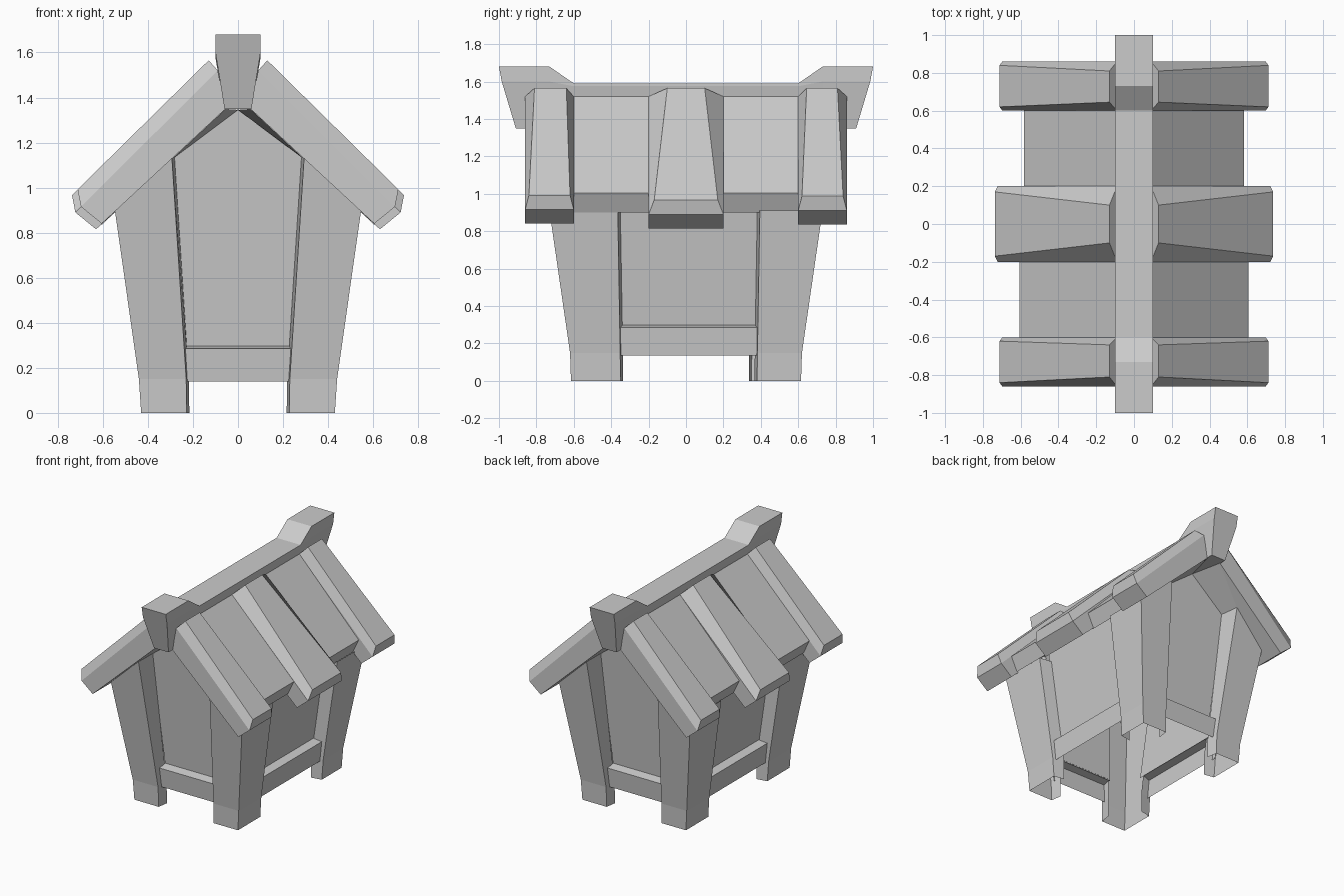
import bpy, bmesh

if "Cube" in bpy.data.objects:
    bpy.data.objects.remove(bpy.data.objects["Cube"])


def make(name, verts, faces, closed=False):
    me = bpy.data.meshes.new(name)
    me.from_pydata(verts, [], faces)
    if closed:
        bm = bmesh.new()
        bm.from_mesh(me)
        bmesh.ops.recalc_face_normals(bm, faces=bm.faces)
        bm.to_mesh(me)
        bm.free()
    ob = bpy.data.objects.new(name, me)
    bpy.context.collection.objects.link(ob)
    return ob


def shell(name, polys, sx=1, sy=1):
    """Open sheet parts; polygons given for the (+x, +y) quadrant, outward winding."""
    verts, faces = [], []
    for p in polys:
        idx = list(range(len(verts), len(verts) + len(p)))
        verts += [(x * sx, y * sy, z) for x, y, z in p]
        faces.append(idx if sx * sy > 0 else idx[::-1])
    return make(name, verts, faces)


def loft(name, rings):
    """Closed solid through equal-sized rings of points."""
    n = len(rings[0])
    verts = [v for r in rings for v in r]
    faces = [list(range(n)), list(range(len(verts) - n, len(verts)))]
    for k in range(len(rings) - 1):
        for i in range(n):
            j = (i + 1) % n
            faces.append([k * n + i, k * n + j, (k + 1) * n + j, (k + 1) * n + i])
    return make(name, verts, faces, True)


# Ridge beam with raised, undercut ends: (y top, z top, y shoulder, z shoulder, y bottom)
stations = [(1.0, 1.68, .985, 1.6, .91), (.73, 1.68, .73, 1.6, .73), (.6, 1.59, .6, 1.575, .6)]
stations += [(-a, b, -c, d, -e) for a, b, c, d, e in reversed(stations)]
loft("ridge_beam", [[(-.1, y, zt), (.1, y, zt), (.1, ys, zs), (.06, yb, 1.35),
                     (-.06, yb, 1.35), (-.1, ys, zs)] for y, zt, ys, zs, yb in stations])

# Roof battens: (name, base y range, top-face y range at ridge, at eave, eave x shift, z shift)
battens = [("front", (-.86, -.6), (-.81, -.64), (-.84, -.62), -.025, .025),
           ("middle", (-.2, .2), (-.1, .1), (-.17, .17), 0, 0),
           ("back", (.6, .86), (.645, .81), (.62, .84), -.025, .02)]
for s, side in ((-1, "left"), (1, "right")):
    for nm, base, up, low, dx, dz in battens:
        def ring(x1, z1, ya, x2, z2, yb):
            x2, z2 = x2 + dx, z2 + dz
            return [(s * x1, ya[0], z1), (s * x1, ya[1], z1),
                    (s * x2, yb[1], z2), (s * x2, yb[0], z2)]
        loft(f"{nm}_roof_batten_{side}", [
            ring(.055, 1.35, base, .63, .815, base),
            ring(.09, 1.52, base, .722, .89, base),
            ring(.13, 1.565, up, .737, .967, low)])

    # Roof panels filling the gaps between battens
    for nm, y0, y1, ex in (("front", -.61, -.19, .605), ("back", .19, .61, .583)):
        loft(f"{nm}_roof_panel_{side}", [
            [(s * .055, y, 1.345), (s * .085, y, 1.525), (s * ex, y, 1.005), (s * (ex - .05), y, .9)]
            for y in (y0, y1)])


def leg_y(z):
    return .615 + .033 * z if z < .15 else .62 + .145 * (z - .15)


def wall_y(z):
    return .51 + .087 * z


def wall_x(z):
    return .325 + .14 * z


# Corner legs: two outer faces each with returns to the walls, open underneath
for sx, a in ((-1, "left"), (1, "right")):
    for sy, b in ((-1, "front"), (1, "back")):
        yi = .38 if (sx > 0 and sy > 0) else .35
        outer = [(.43, leg_y(0), 0), (.44, leg_y(.15), .15), (.548, leg_y(.91), .91)]
        fin = [(x, leg_y(z), z) for x, z in ((.228, 0), (.23, .15), (.294, 1.14))]
        sin = [(.43, yi, 0), (.44, yi + .002, .15), (.548, yi + .015, .91)]
        fback = [(x - .012, max(wall_y(z), .535), z) for x, y, z in fin]
        sback = [(max(wall_x(z), .35), y - .014, z) for x, y, z in sin]
        polys = []
        for p, q in ((fback, fin), (fin, outer), (outer, sin), (sin, sback)):
            for k in range(2):
                polys.append([p[k], p[k + 1], q[k + 1], q[k]])
        shell(f"{b}_leg_{a}", polys, sx, sy)

for sy, b in ((-1, "front"), (1, "back")):
    # Gable wall with pointed top
    pts = [(.23, .29), (-.23, .29), (-.29, 1.13), (0, 1.35), (.29, 1.13)]
    shell(f"{b}_wall", [[(x, wall_y(z), z) for x, z in pts]], 1, sy)
    # Bottom rail with a top ledge running back to the wall
    shell(f"{b}_rail", [[(.232, .585, .14), (-.232, .585, .14), (-.235, .6, .285), (.235, .6, .285)],
                        [(.235, .6, .285), (-.235, .6, .285), (-.235, .535, .298), (.235, .535, .298)]], 1, sy)
    # Small soffits closing the roof underside above the gable
    for sx, a in ((-1, "left"), (1, "right")):
        shell(f"{b}_soffit_{a}", [[(.055, .86, 1.349), (.292, .76, 1.128),
                                   (.29, .608, 1.128), (0, .628, 1.345)]], sx, sy)

for sx, a in ((-1, "left"), (1, "right")):
    # Side wall and its rail
    shell(f"{a}_side_wall", [[(wall_x(z), y, z) for y, z in
                              ((-.37, .29), (.38, .29), (.38, .98), (-.37, .98))]], sx)
    shell(f"{a}_side_rail", [[(.415, -.35, .135), (.415, .38, .135), (.43, .38, .285), (.43, -.35, .285)],
                             [(.43, -.35, .285), (.43, .38, .285), (.367, .38, .298), (.367, -.35, .298)]], sx)
